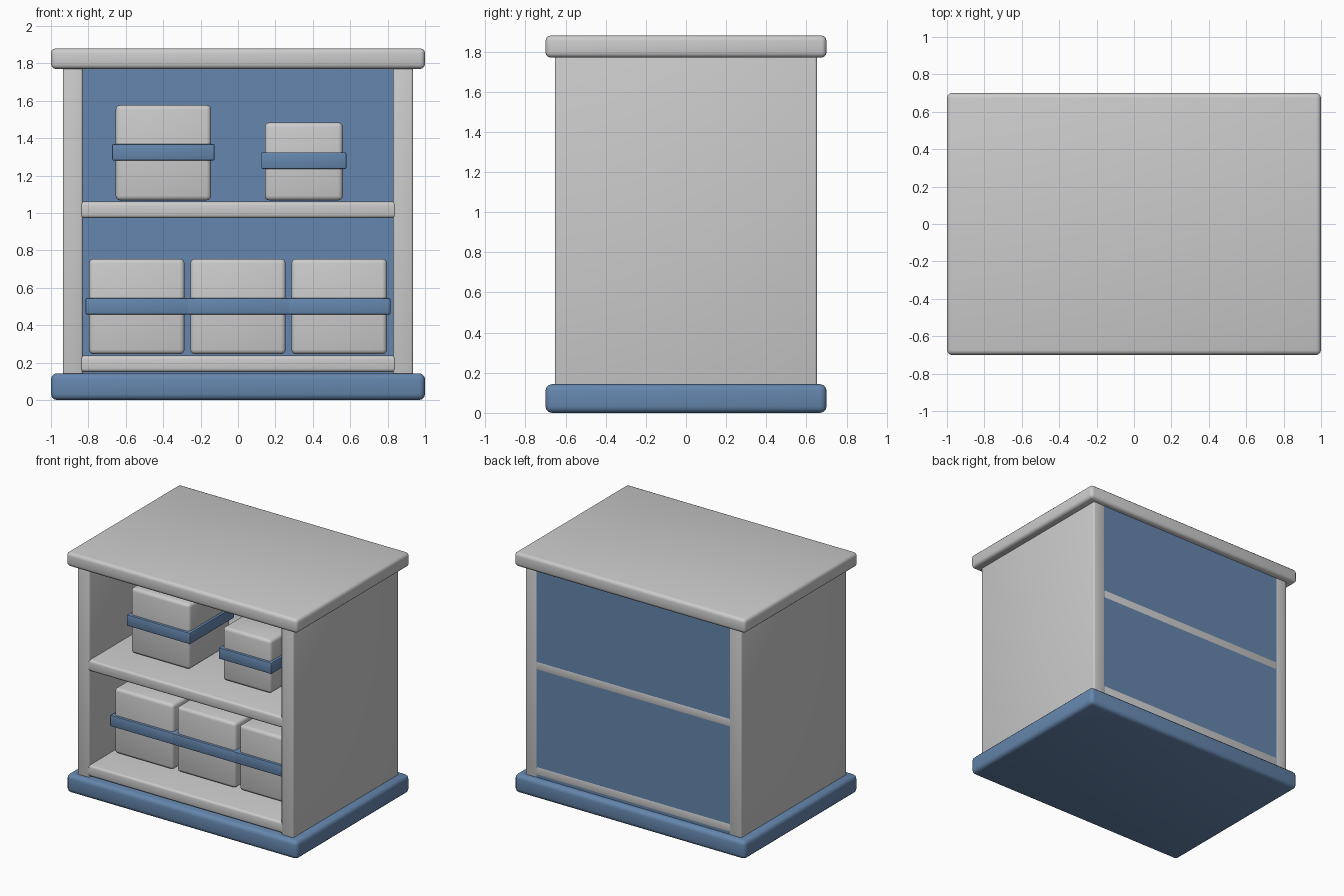
import bpy, bmesh

if "Cube" in bpy.data.objects:
    bpy.data.objects.remove(bpy.data.objects["Cube"])

blue = bpy.data.materials.new("blue_paint")
blue.diffuse_color = (0.13, 0.24, 0.42, 1)
blue.use_nodes = True
blue.node_tree.nodes["Principled BSDF"].inputs["Base Color"].default_value = blue.diffuse_color


def block(name, x, y, z, bevel=0.02, mat=None, segments=3):
    """Rounded block from (min, max) ranges on each axis."""
    bm = bmesh.new()
    bmesh.ops.create_cube(bm, size=1)
    for v in bm.verts:
        v.co = [(r[0] + r[1]) / 2 + c * (r[1] - r[0]) for c, r in zip(v.co, (x, y, z))]
    if bevel:
        bmesh.ops.bevel(bm, geom=bm.edges[:], offset=bevel, segments=segments,
                        profile=0.5, affect='EDGES')
    mesh = bpy.data.meshes.new(name)
    bm.to_mesh(mesh)
    bm.free()
    ob = bpy.data.objects.new(name, mesh)
    bpy.context.collection.objects.link(ob)
    if mat:
        mesh.materials.append(mat)
    bpy.ops.object.select_all(action='DESELECT')
    bpy.context.view_layer.objects.active = ob
    ob.select_set(True)
    bpy.ops.object.shade_smooth_by_angle()
    return ob


def storage_box(name, cx, bottom, size, band_z):
    """Cube-shaped box with a blue band wrapped around it."""
    h = size / 2
    cy = -0.397 + h
    block(name, (cx - h, cx + h), (cy - h, cy + h), (bottom, bottom + size), 0.025)
    b = h + 0.019
    block(name + "_band", (cx - b, cx + b), (cy - b, cy + b), band_z, 0.007, blue, 2)


# Plinth and top slab
block("base", (-1, 1), (-0.7, 0.7), (0, 0.143), 0.032, blue)
block("top", (-1, 1), (-0.7, 0.7), (1.77, 1.88), 0.026)

# Side walls
for side, s in (("left", -1), ("right", 1)):
    block(side + "_wall", sorted((s * 0.936, s * 0.83)), (-0.653, 0.653), (0.13, 1.785), 0.012)

# Shelves
block("bottom_shelf", (-0.85, 0.85), (-0.653, 0.653), (0.15, 0.237), 0.018)
block("middle_shelf", (-0.85, 0.85), (-0.653, 0.653), (0.973, 1.06), 0.018)

# Back panel
block("back_panel", (-0.845, 0.845), (0.61, 0.652), (0.14, 1.775), 0, blue)

# Boxes on the shelves
for i, cx in enumerate((-0.541, 0, 0.541)):
    storage_box(f"lower_box_{i + 1}", cx, 0.245, 0.51, (0.457, 0.545))
storage_box("upper_large_box", -0.399, 1.067, 0.51, (1.281, 1.369))
storage_box("upper_small_box", 0.352, 1.067, 0.417, (1.236, 1.324))
